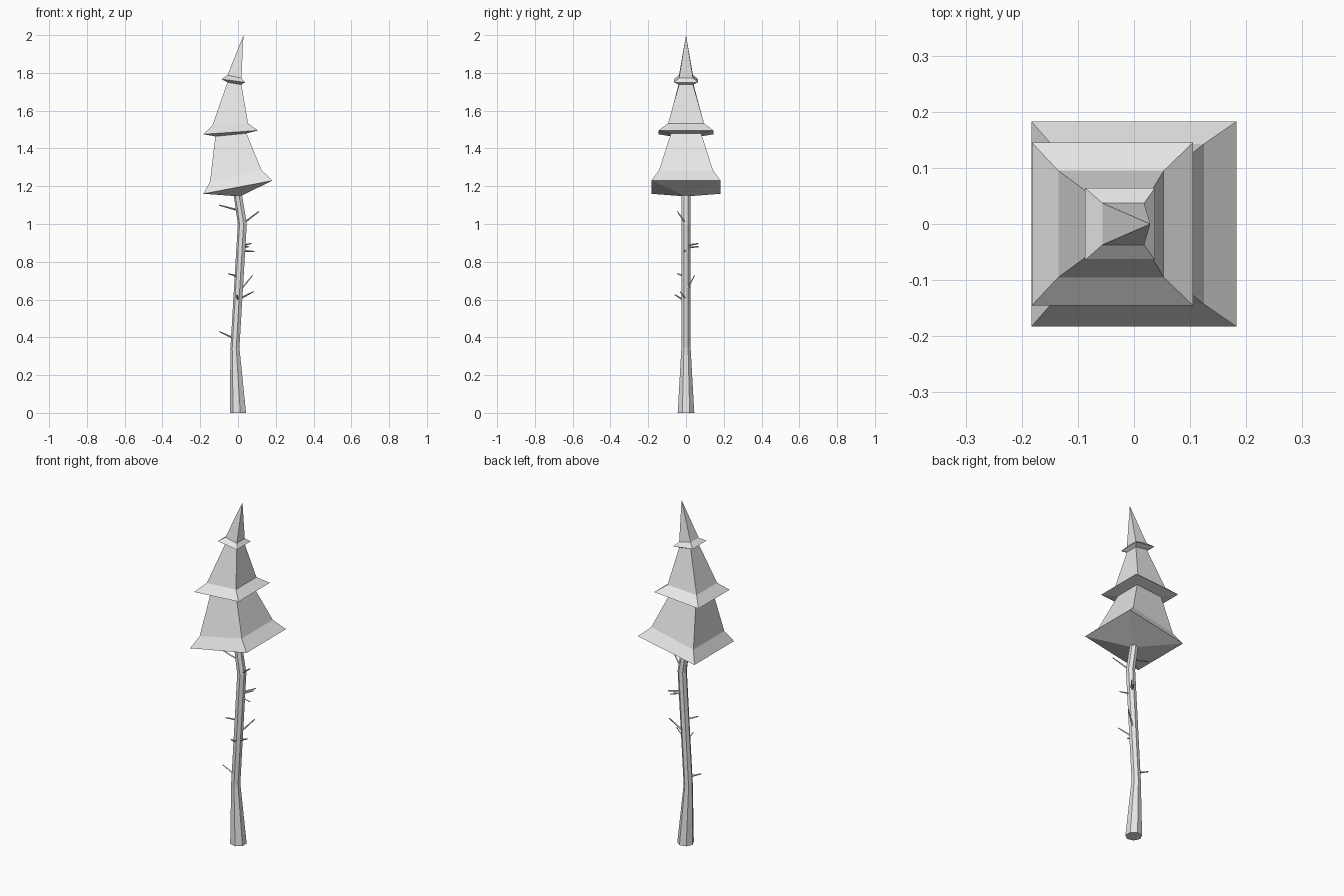
import bpy, bmesh, math
from mathutils import Vector

cube = bpy.data.objects.get("Cube")
if cube:
    bpy.data.objects.remove(cube, do_unlink=True)

grey = bpy.data.materials.new("plain grey")
grey.use_nodes = True
grey.diffuse_color = (0.8, 0.8, 0.8, 1)
grey.node_tree.nodes["Principled BSDF"].inputs["Base Color"].default_value = (0.8, 0.8, 0.8, 1)


def loft(name, rings, start_tip=None, end_tip=None):
    """Skin a list of point rings; close each end with a tip or a flat cap."""
    bm = bmesh.new()
    loops = [[bm.verts.new(p) for p in ring] for ring in rings]
    n = len(loops[0])
    for a, b in zip(loops, loops[1:]):
        for i in range(n):
            j = (i + 1) % n
            bm.faces.new((a[i], a[j], b[j], b[i]))
    for loop, tip in ((loops[0], start_tip), (loops[-1], end_tip)):
        if tip is None:
            bm.faces.new(loop)
        else:
            v = bm.verts.new(tip)
            for i in range(n):
                bm.faces.new((loop[i], loop[(i + 1) % n], v))
    bmesh.ops.recalc_face_normals(bm, faces=bm.faces)
    mesh = bpy.data.meshes.new(name)
    bm.to_mesh(mesh)
    bm.free()
    mesh.materials.append(grey)
    obj = bpy.data.objects.new(name, mesh)
    bpy.context.collection.objects.link(obj)
    return obj


def tilted_square(left_x, left_z, right_x, right_z, half):
    return [(left_x, -half, left_z), (right_x, -half, right_z),
            (right_x, half, right_z), (left_x, half, left_z)]


# Foliage: three flared, tilted tiers in one skin
tiers = [
    (-0.183, 1.16, 0.183, 1.23, 0.183),
    (-0.148, 1.225, 0.125, 1.284, 0.143),
    (-0.12, 1.464, 0.045, 1.48, 0.08),
    (-0.182, 1.475, 0.105, 1.495, 0.145),
    (-0.135, 1.522, 0.053, 1.533, 0.095),
    (-0.056, 1.75, 0.018, 1.738, 0.037),
    (-0.087, 1.767, 0.037, 1.75, 0.064),
    (-0.056, 1.788, 0.018, 1.772, 0.037),
]
loft("foliage", [tilted_square(*t) for t in tiers],
     start_tip=(0.01, 0, 1.146), end_tip=(0.029, 0, 2.0))

# Trunk: bent seven-sided column, (z, centre x, radius)
SIDES = 7
stations = [(0, 0.002, 0.045), (0.345, -0.015, 0.025),
            (1.0, 0.024, 0.025), (1.17, -0.002, 0.023)]
angles = [math.pi + math.tau * i / SIDES for i in range(SIDES)]
loft("trunk", [[(x + r * math.cos(a), r * math.sin(a), z) for a in angles]
               for z, x, r in stations])


def trunk_centre(z):
    for (z0, x0, _), (z1, x1, _) in zip(stations, stations[1:]):
        if z <= z1:
            return x0 + (x1 - x0) * (z - z0) / (z1 - z0)
    return stations[-1][1]


# Bare twigs: (tip, height where it leaves the trunk centre)
twigs = [
    ((-0.10, 0.0, 1.10), 1.07), ((0.11, -0.045, 1.066), 1.0),
    ((0.07, 0.066, 0.897), 0.885), ((0.055, 0.066, 0.88), 0.875),
    ((0.087, -0.013, 0.854), 0.86), ((-0.05, -0.045, 0.737), 0.72),
    ((0.077, 0.045, 0.727), 0.64), ((0.082, -0.03, 0.642), 0.60),
    ((-0.005, -0.06, 0.626), 0.59), ((-0.098, 0.0, 0.43), 0.39),
]
for number, (tip, z) in enumerate(twigs, 1):
    base, tip = Vector((trunk_centre(z), 0, z)), Vector(tip)
    along = (tip - base).normalized()
    side = along.cross(Vector((0, 0, 1))).normalized()
    up = side.cross(along)
    rings = [[p + r * d for d in (side, up, -side, -up)]
             for p, r in ((base, 0.006), (tip, 0.003))]
    loft(f"twig_{number}", rings)
